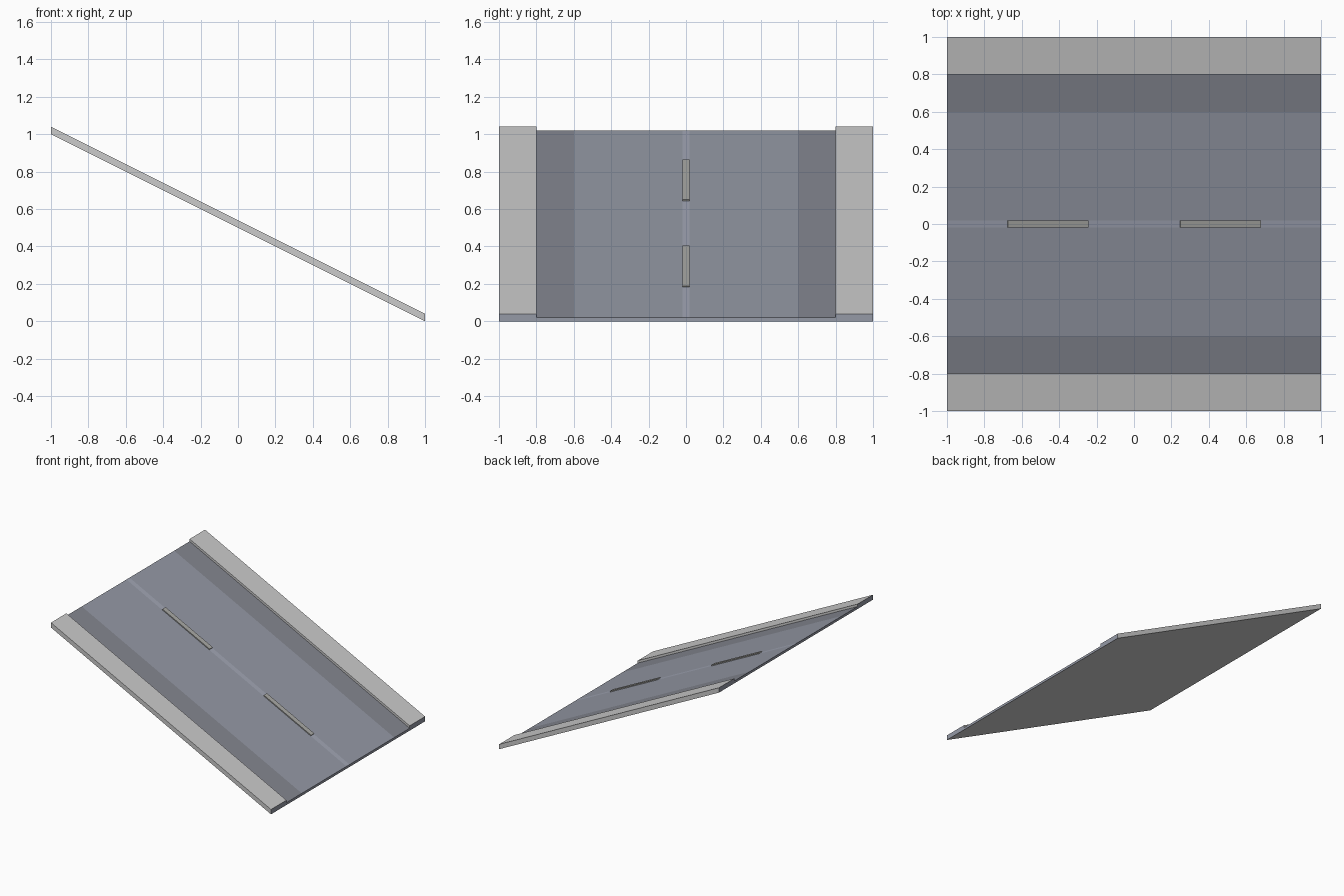
import bpy, bmesh, math
from mathutils import Matrix

if "Cube" in bpy.data.objects:
    bpy.data.objects.remove(bpy.data.objects["Cube"])

def material(name, rgb):
    m = bpy.data.materials.new(name)
    m.diffuse_color = (*rgb, 1)
    m.use_nodes = True
    m.node_tree.nodes["Principled BSDF"].inputs["Base Color"].default_value = m.diffuse_color
    return m

concrete = material("concrete", (0.53, 0.53, 0.54))
asphalt = material("asphalt", (0.30, 0.32, 0.38))
gutter = material("gutter", (0.23, 0.24, 0.28))
centre = material("centre_strip", (0.36, 0.38, 0.46))
paint = material("dash_paint", (0.40, 0.40, 0.38))

def base_z(x):
    return 0.5 - 0.5 * x

def finish(name, bm, mats):
    bmesh.ops.recalc_face_normals(bm, faces=bm.faces)
    me = bpy.data.meshes.new(name)
    bm.to_mesh(me)
    bm.free()
    for m in mats:
        me.materials.append(m)
    ob = bpy.data.objects.new(name, me)
    bpy.context.collection.objects.link(ob)

# Sloped road: mirrored cross-section (y, height) with raised kerbs
half = [(1, 0), (1, .04), (.8, .04), (.8, .02), (.6, .02), (.02, .02)]
profile = half + [(-y, h) for y, h in reversed(half)]
# Material index of the strip that starts at each profile point
strip = [0, 0, 0, 2, 1, 3, 1, 2, 0, 0, 0, 0]
bm = bmesh.new()
ends = [[bm.verts.new((x, y, base_z(x) + h)) for y, h in profile] for x in (-1, 1)]
for i, mat in enumerate(strip):
    j = (i + 1) % len(profile)
    f = bm.faces.new((ends[0][i], ends[0][j], ends[1][j], ends[1][i]))
    f.material_index = mat
for end in ends:
    bm.faces.new(end).material_index = 1
finish("sloped_road", bm, [concrete, asphalt, gutter, centre])

# Two raised lane dashes lying on the slope
slope = math.atan(0.5)
for n, x in enumerate((-0.462, 0.46)):
    bm = bmesh.new()
    place = (Matrix.Translation((x, 0, base_z(x) + 0.02))
             @ Matrix.Rotation(slope, 4, 'Y')
             @ Matrix.Diagonal((0.48, 0.04, 0.016, 1)))
    bmesh.ops.create_cube(bm, size=1, matrix=place)
    finish(f"lane_dash_{n + 1}", bm, [paint])
